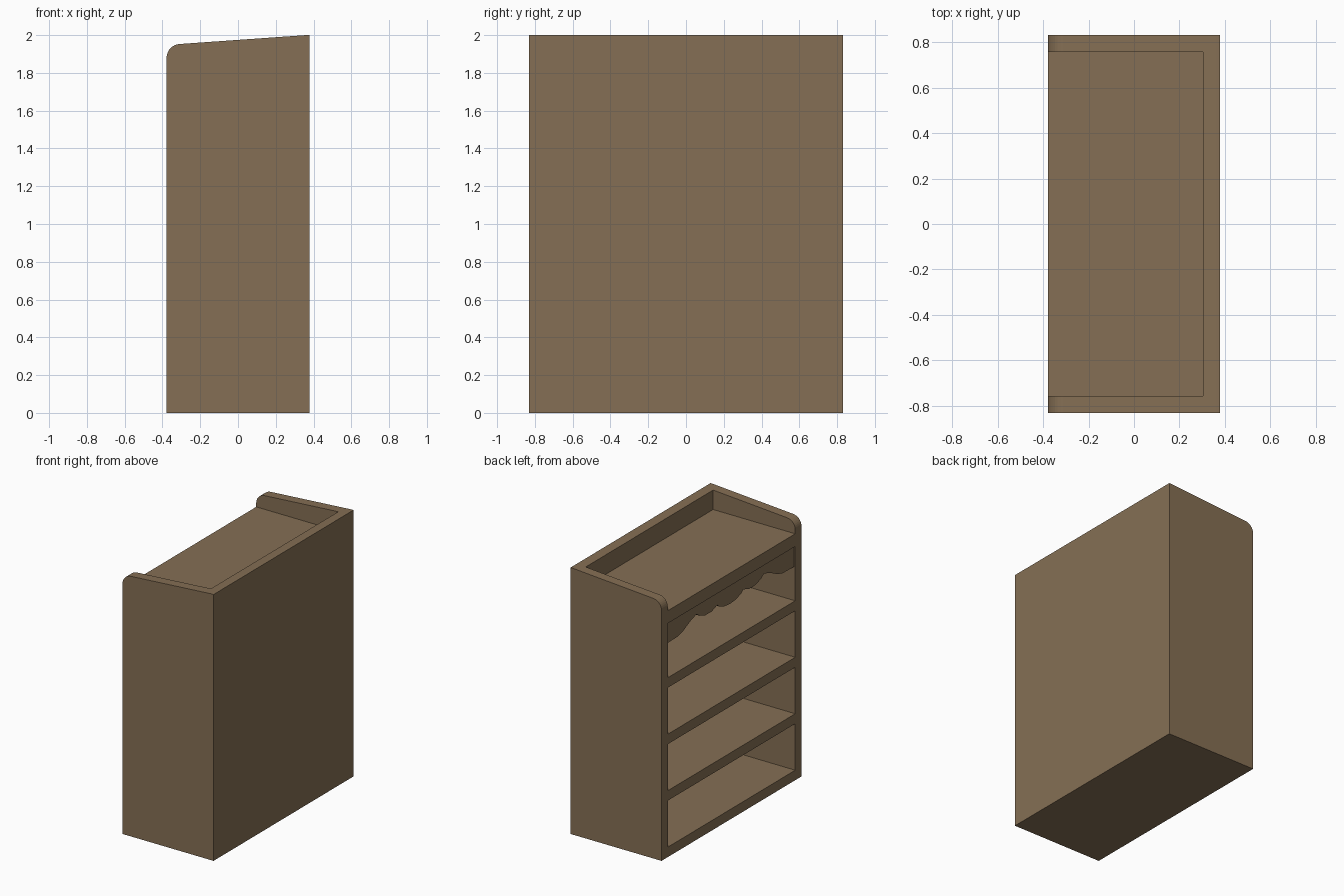
import bpy, bmesh, math
from mathutils import Vector

if "Cube" in bpy.data.objects:
    bpy.data.objects.remove(bpy.data.objects["Cube"])

HX, HY, T = 0.378, 0.83, 0.074      # half depth, half width, board thickness
IN = HY - T                         # inner face of the sides
XB = HX - T                         # inner face of the back

wood = bpy.data.materials.new("brown_wood")
wood.diffuse_color = (0.235, 0.159, 0.089, 1)
wood.use_nodes = True
wood.node_tree.nodes["Principled BSDF"].inputs["Base Color"].default_value = wood.diffuse_color


def extrude(name, pts, vec):
    """Solid board: a flat outline pushed along vec."""
    bm = bmesh.new()
    face = bm.faces.new([bm.verts.new(p) for p in pts])
    new = bmesh.ops.extrude_face_region(bm, geom=[face])["geom"]
    bmesh.ops.translate(bm, vec=Vector(vec),
                        verts=[v for v in new if isinstance(v, bmesh.types.BMVert)])
    bmesh.ops.recalc_face_normals(bm, faces=bm.faces[:])
    me = bpy.data.meshes.new(name)
    bm.to_mesh(me)
    bm.free()
    me.materials.append(wood)
    ob = bpy.data.objects.new(name, me)
    bpy.context.collection.objects.link(ob)
    return ob


def top_z(x):
    """Sloping top edge of the case."""
    return min(2.0, 1.953 + 0.047 * (x + 0.31) / 0.67)


# Side panels with rounded front top corner
R = 0.073
arc = []
for i in range(9):
    a = math.pi - i / 8 * math.radians(86)
    arc.append((-HX + R + R * math.cos(a), 1.88 + R * math.sin(a)))
outline = [(HX, 0), (-HX, 0)] + arc + [(0.36, 2.0), (HX, 2.0)]
for name, y in (("side_front", -HY), ("side_back", IN)):
    extrude(name, [(x, y, z) for x, z in outline], (0, T, 0))

# Back panel, its top following the same slope
extrude("back_panel", [(x, -IN, z) for x, z in
        [(XB, 0), (HX, 0), (HX, 2.0), (0.36, 2.0), (XB, top_z(XB))]], (0, 2 * IN, 0))

# Shelves, the last being the thicker top board
levels = [(i * 0.424, i * 0.424 + 0.075) for i in range(4)] + [(1.755, 1.85)]
for i, (z0, z1) in enumerate(levels):
    name = "top_board" if i == 4 else "shelf_%d" % i
    extrude(name, [(-HX, -IN, z0), (XB, -IN, z0), (XB, -IN, z1), (-HX, -IN, z1)],
            (0, 2 * IN, 0))

# Scalloped valance under the top board, mirrored about the middle
half = [(IN, 1.60), (0.62, 1.603), (0.56, 1.62), (0.47, 1.663), (0.40, 1.685),
        (0.365, 1.66), (0.30, 1.638), (0.22, 1.637), (0.155, 1.66),
        (0.13, 1.64), (0.07, 1.618)]
lower = half + [(0, 1.612)] + [(-y, z) for y, z in reversed(half)]
extrude("valance", [(-HX + 0.01, y, z) for y, z in
        lower + [(-IN, 1.755), (IN, 1.755)]], (0.05, 0, 0))
